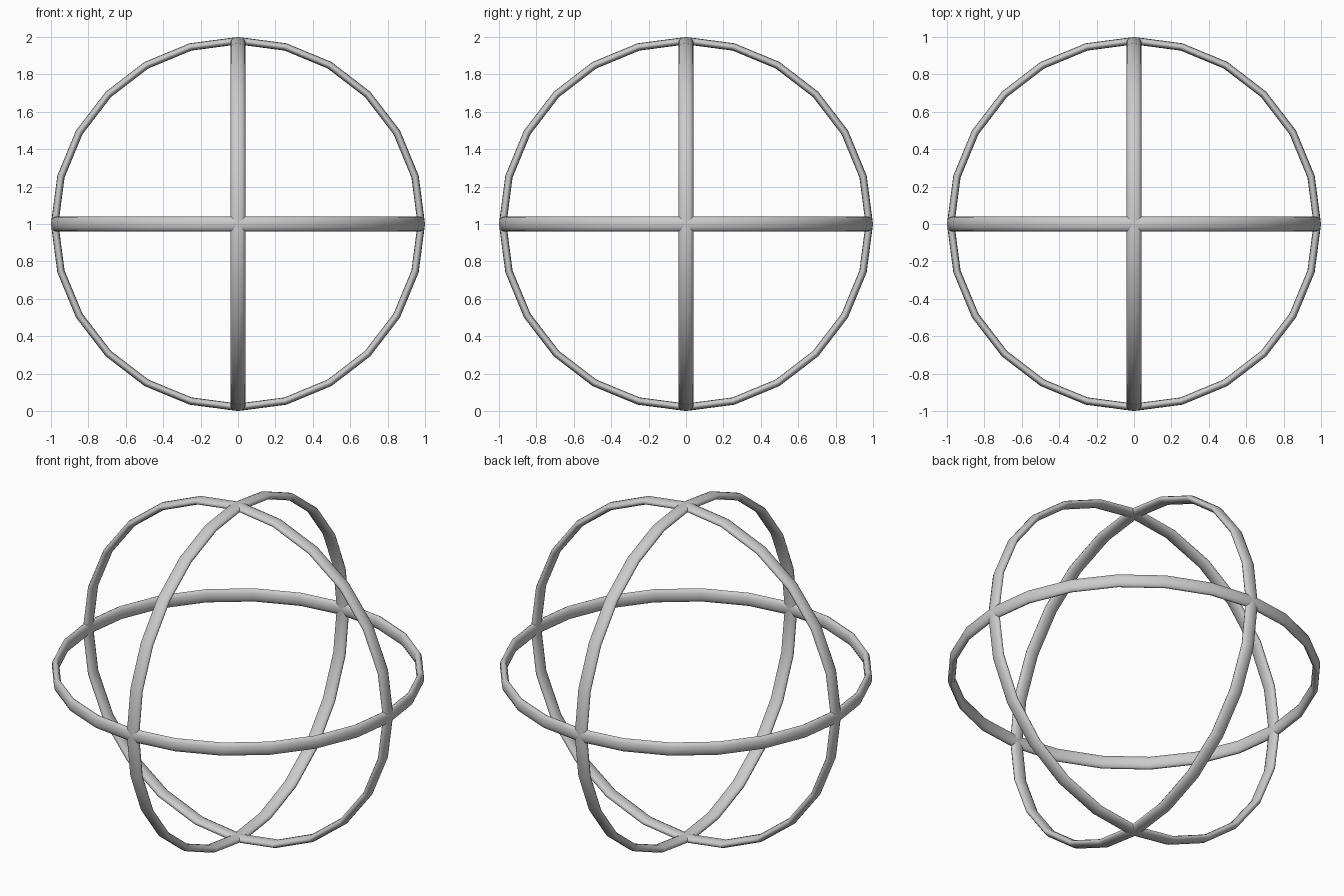
import bpy, bmesh
from math import sin, cos, pi

if "Cube" in bpy.data.objects:
    bpy.data.objects.remove(bpy.data.objects["Cube"])

SEGS, SIDES = 24, 12           # steps round the ring, sides of the tube
HALF_DEPTH, HALF_WIDTH = 0.02, 0.039
RADIUS = 1.0 - HALF_DEPTH


def ring(name, rotation):
    # Oval tube swept round a 24-sided circle
    bm = bmesh.new()
    loops = []
    for i in range(SEGS):
        a = 2 * pi * i / SEGS
        loop = []
        for j in range(SIDES):
            t = 2 * pi * j / SIDES
            r = RADIUS + HALF_DEPTH * cos(t)
            loop.append(bm.verts.new((r * cos(a), r * sin(a), HALF_WIDTH * sin(t))))
        loops.append(loop)
    for i in range(SEGS):
        p, q = loops[i], loops[(i + 1) % SEGS]
        for j in range(SIDES):
            k = (j + 1) % SIDES
            bm.faces.new((p[j], q[j], q[k], p[k])).smooth = True
    mesh = bpy.data.meshes.new(name)
    bm.to_mesh(mesh)
    bm.free()
    obj = bpy.data.objects.new(name, mesh)
    obj.location.z = 1
    obj.rotation_euler = rotation
    bpy.context.collection.objects.link(obj)


# Three rings at right angles
ring("horizontal_ring", (0, 0, 0))
ring("front_ring", (pi / 2, 0, 0))
ring("side_ring", (0, pi / 2, 0))
